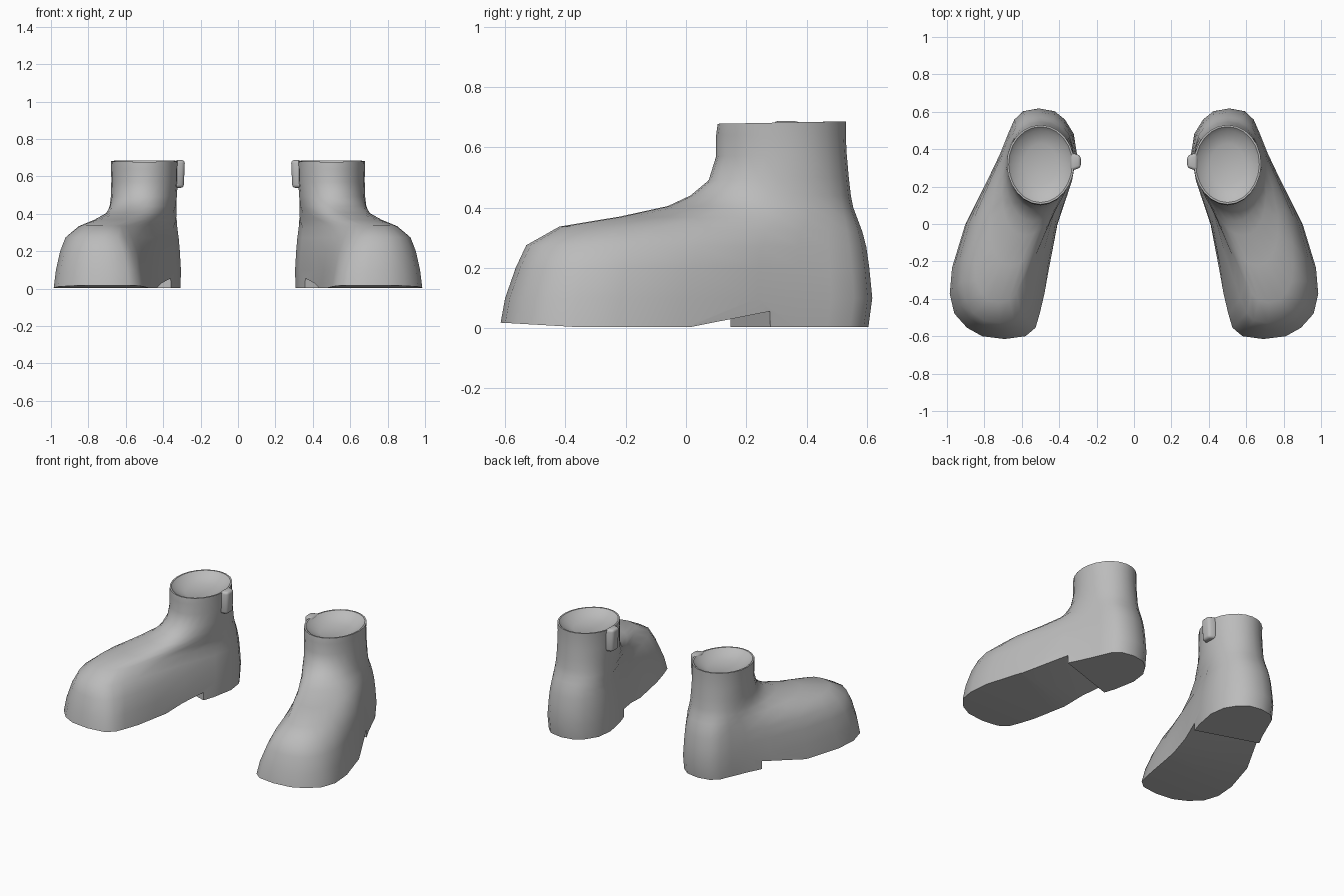
import bpy, bmesh, math
from mathutils import Vector

if "Cube" in bpy.data.objects:
    bpy.data.objects.remove(bpy.data.objects["Cube"])

grey = bpy.data.materials.new("plain grey")
COLOUR = (0.5, 0.5, 0.5, 1)
grey.diffuse_color = COLOUR
grey.use_nodes = True
grey.node_tree.nodes["Principled BSDF"].inputs["Base Color"].default_value = COLOUR

N = 24            # points per ring
SLANT = 0.33      # slope of the heel's front edge
# foot centre line (y, x), heel to toe
AXIS = [(0.62, 0.51), (0.45, 0.495), (0.33, 0.52), (0.15, 0.59), (0.0, 0.655),
        (-0.3, 0.73), (-0.47, 0.735), (-0.62, 0.69)]
# rings: back y, back z, front y, front z, heel half width, toe half width, axis bend
RINGS = [
    (0.605, 0.004, -0.615, 0.018, 0.225, 0.312, 1.0),
    (0.618, 0.10, -0.60, 0.10, 0.225, 0.292, 1.0),
    (0.608, 0.20, -0.565, 0.20, 0.22, 0.258, 1.0),
    (0.598, 0.27, -0.53, 0.275, 0.215, 0.212, 1.0),
    (0.585, 0.32, -0.42, 0.337, 0.207, 0.148, 0.95),
    (0.57, 0.36, -0.22, 0.37, 0.20, 0.135, 0.75),
    (0.555, 0.40, -0.06, 0.405, 0.192, 0.135, 0.48),
    (0.547, 0.44, 0.015, 0.44, 0.186, 0.145, 0.27),
    (0.54, 0.50, 0.075, 0.49, 0.182, 0.16, 0.1),
    (0.533, 0.58, 0.10, 0.57, 0.18, 0.17, 0.0),
    (0.53, 0.64, 0.10, 0.64, 0.18, 0.172, 0.0),
    (0.53, 0.686, 0.105, 0.678, 0.182, 0.175, 0.0),
    # shallow bowl inside the collar
    (0.52, 0.686, 0.115, 0.678, 0.172, 0.165, 0.0),
    (0.50, 0.665, 0.135, 0.66, 0.152, 0.145, 0.0),
    (0.43, 0.635, 0.21, 0.632, 0.09, 0.088, 0.0),
]


def axis_x(y):
    for (y0, x0), (y1, x1) in zip(AXIS, AXIS[1:]):
        if y >= y1:
            return x0 + (x1 - x0) * min(max((y0 - y) / (y0 - y1), 0), 1)
    return AXIS[-1][1]


def ring_points(yb, zb, yf, zf, wb, wf, bend):
    """Egg-shaped loop from heel to toe around the foot's centre line."""
    pts = []
    power = 2 / (2.0 + 0.75 * bend)
    for i in range(N):
        a = 2 * math.pi * i / N
        c, s = math.cos(a), math.sin(a)
        u = 0.5 - 0.5 * math.copysign(abs(c) ** power, c)
        side = math.copysign(abs(s) ** power, s) if abs(s) > 1e-6 else 0
        w = wb + (wf - wb) * u * u
        y = yb + (yf - yb) * u
        x = 0.5 + bend * (axis_x(y) - 0.5) + side * w
        pts.append(Vector((x, y, zb + (zf - zb) * u)))
    return pts


def make_object(bm, name, mirrored):
    if mirrored:
        for v in bm.verts:
            v.co.x *= -1
    bmesh.ops.recalc_face_normals(bm, faces=bm.faces)
    mesh = bpy.data.meshes.new(name)
    bm.to_mesh(mesh)
    bm.free()
    mesh.materials.append(grey)
    ob = bpy.data.objects.new(name, mesh)
    bpy.context.collection.objects.link(ob)
    bpy.ops.object.select_all(action="DESELECT")
    ob.select_set(True)
    bpy.context.view_layer.objects.active = ob
    return ob


def smooth(ob):
    bpy.context.view_layer.objects.active = ob
    ob.select_set(True)
    bpy.ops.object.shade_smooth_by_angle(angle=math.radians(42))


def build_boot(mirrored):
    side = "right" if mirrored else "left"

    # wedge that hollows the arch and leaves the heel standing
    bm = bmesh.new()
    ends = []
    for x in (0.1, 1.2):
        shift = SLANT * (x - 0.52)
        ends.append([bm.verts.new((x, d + shift, z)) for d, z in
                     ((-0.13, -0.05), (-0.13, 0.0), (0.2, 0.056), (0.2, -0.05))])
        bm.faces.new(ends[-1])
    for i in range(4):
        j = (i + 1) % 4
        bm.faces.new((ends[0][i], ends[0][j], ends[1][j], ends[1][i]))
    wedge = make_object(bm, side + "_arch_cutter", mirrored)
    wedge.hide_render = True

    # boot body: lofted rings closed by the sole and the bowl
    bm = bmesh.new()
    loops = []
    for k, r in enumerate(RINGS):
        pts = ring_points(*r)
        if k == 0:
            for p in pts:      # flat sole that lifts at the toe
                p.z = 0.003 + 0.015 * min(max((-0.35 - p.y) / 0.26, 0), 1)
        loops.append([bm.verts.new(p) for p in pts])
    for a, b in zip(loops, loops[1:]):
        for i in range(N):
            j = (i + 1) % N
            bm.faces.new((a[i], a[j], b[j], b[i]))
    sole = loops[0]
    for i in range(N // 2):
        quad = [sole[i], sole[i + 1], sole[N - i - 1], sole[(N - i) % N]]
        bm.faces.new(list(dict.fromkeys(quad)))
    bm.faces.new(loops[-1])
    boot = make_object(bm, side + "_boot", mirrored)
    cut = boot.modifiers.new("arch", "BOOLEAN")
    cut.operation = "DIFFERENCE"
    cut.solver = "EXACT"
    cut.object = wedge
    bpy.ops.object.modifier_apply(modifier=cut.name)
    bpy.data.objects.remove(wedge)
    smooth(boot)

    # soft pull tab on the inner side of the collar
    bm = bmesh.new()
    bmesh.ops.create_cube(bm, size=1)
    for v in bm.verts:
        width = 0.065 if v.co.x < 0 else 0.1
        inset = 0.006 if v.co.x < 0 and v.co.z < 0 else 0
        v.co = (0.312 + v.co.x * 0.056 + inset, 0.333 + v.co.y * width,
                0.613 + v.co.z * 0.148)
    bmesh.ops.bevel(bm, geom=bm.edges[:], offset=0.016, segments=3,
                    affect="EDGES", profile=0.5)
    smooth(make_object(bm, side + "_pull_tab", mirrored))


for mirrored in (False, True):
    build_boot(mirrored)
